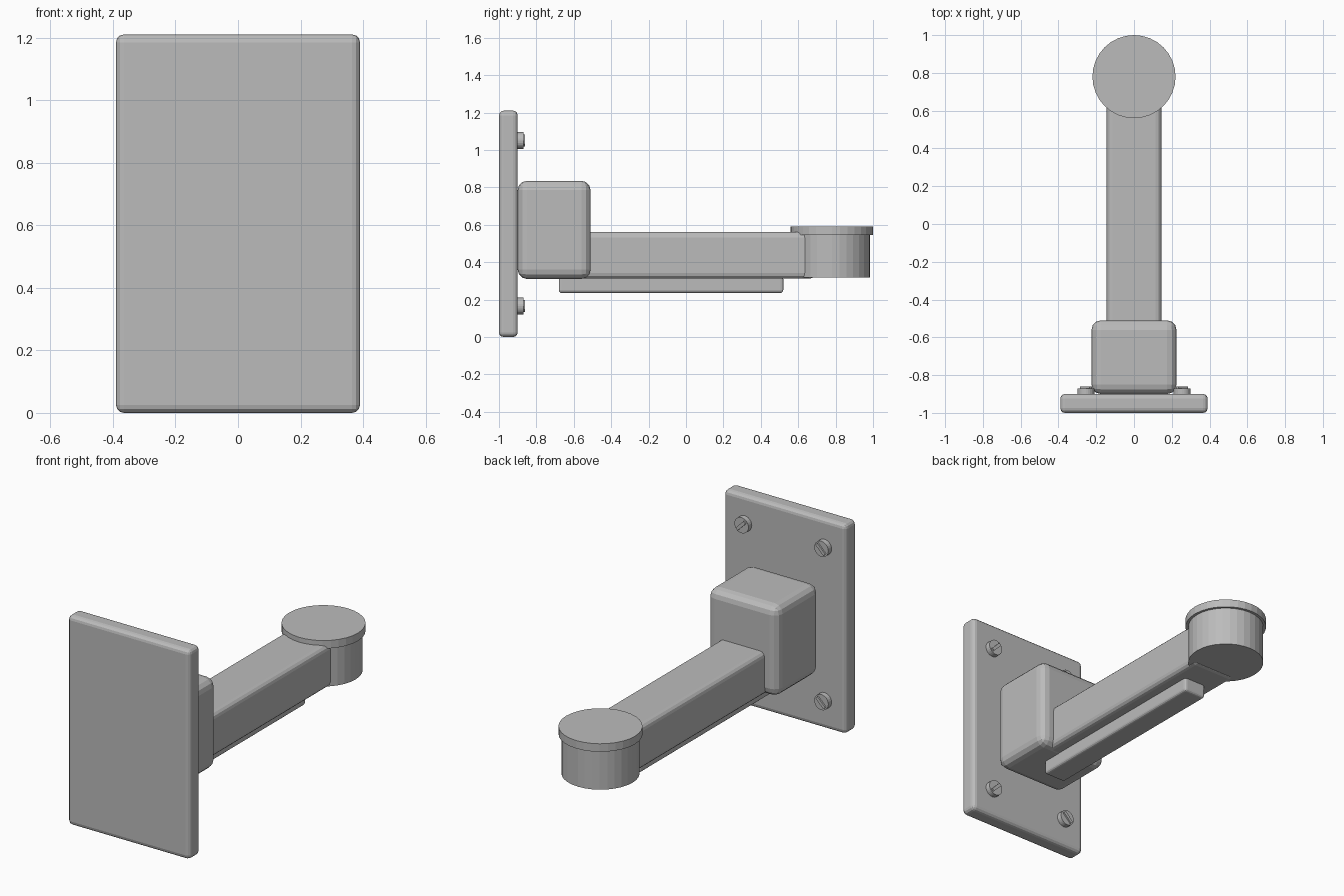
import bpy
import math

cube = bpy.data.objects.get("Cube")
if cube:
    bpy.data.objects.remove(cube, do_unlink=True)

grey = bpy.data.materials.new("plain_grey")
grey.use_nodes = True
COLOUR = (0.5, 0.5, 0.5, 1)
grey.diffuse_color = COLOUR
grey.node_tree.nodes["Principled BSDF"].inputs["Base Color"].default_value = COLOUR


def finish(name):
    obj = bpy.context.object
    obj.name = name
    obj.data.materials.append(grey)
    return obj


def box(name, x, y, z, bevel=0, segments=3):
    """Rounded box from (min, max) ranges on each axis."""
    spans = (x, y, z)
    bpy.ops.mesh.primitive_cube_add(size=1, location=[(a + b) / 2 for a, b in spans])
    obj = finish(name)
    obj.scale = [b - a for a, b in spans]
    bpy.ops.object.transform_apply(location=False, rotation=False, scale=True)
    if bevel:
        mod = obj.modifiers.new("rounded_edges", "BEVEL")
        mod.width = bevel
        mod.segments = segments
    return obj


def cylinder(name, radius, depth, location, sides=32, rotation=(0, 0, 0)):
    bpy.ops.mesh.primitive_cylinder_add(vertices=sides, radius=radius, depth=depth,
                                        location=location, rotation=rotation)
    return finish(name)


# Wall plate, mounting block and arm
box("wall_plate", (-0.39, 0.39), (-1, -0.9), (0, 1.21), 0.025)
box("mounting_block", (-0.225, 0.225), (-0.9, -0.51), (0.31, 0.835), 0.05)
box("arm", (-0.145, 0.145), (-0.7, 0.69), (0.312, 0.562), 0.03)
box("lower_rail", (-0.07, 0.07), (-0.68, 0.52), (0.235, 0.325), 0.015)

# Round end of the arm with its cap
cylinder("end_cup", 0.205, 0.25, (0, 0.78, 0.443))
cylinder("end_cap", 0.22, 0.046, (0, 0.78, 0.567))

# Four screws, each with a raised driver bar turned its own way
for i, (side, height) in enumerate([(-1, 0.165), (1, 0.165), (-1, 1.05), (1, 1.05)]):
    x = 0.255 * side
    cylinder("screw_head", 0.045, 0.034, (x, -0.887, height), 24, (math.pi / 2, 0, 0))
    bar = box("screw_bar", (x - 0.036, x + 0.036), (-0.88, -0.861),
              (height - 0.009, height + 0.009))
    bar.rotation_euler.y = math.radians(45 * side)
